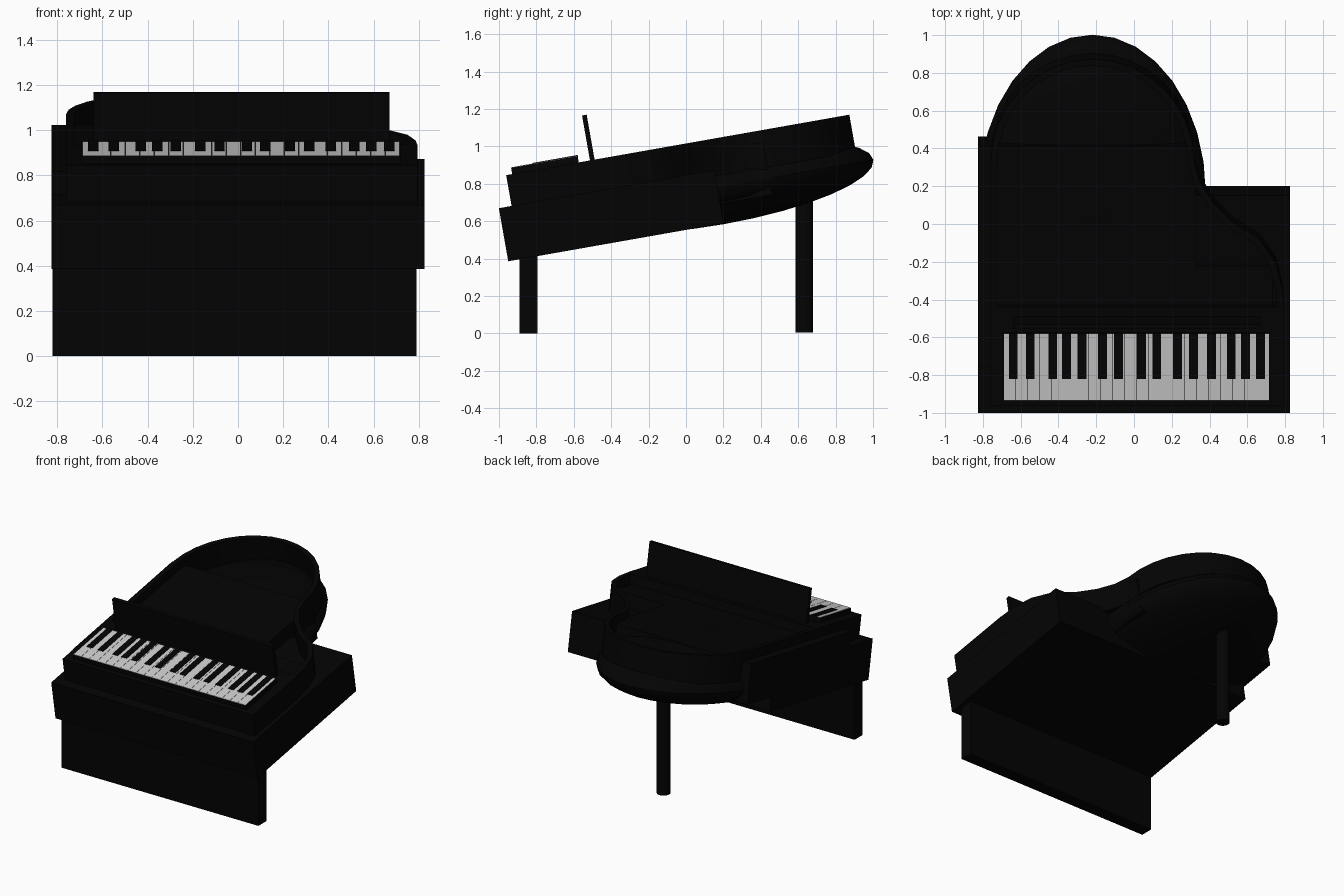
import bpy, bmesh, math
from mathutils import Matrix, Vector

if "Cube" in bpy.data.objects:
    bpy.data.objects.remove(bpy.data.objects["Cube"])

TILT = Matrix.Rotation(math.radians(10), 4, 'X')   # whole case leans up to the back
FLAT = Matrix.Identity(4)

black = bpy.data.materials.new("black_lacquer")
black.diffuse_color = (0.001, 0.001, 0.001, 1)
black.use_nodes = True
black.node_tree.nodes["Principled BSDF"].inputs["Base Color"].default_value = black.diffuse_color


def finish(bm, name, mat=black, xf=TILT, smooth=False):
    bmesh.ops.recalc_face_normals(bm, faces=bm.faces[:])
    bm.transform(xf)
    me = bpy.data.meshes.new(name)
    bm.to_mesh(me)
    bm.free()
    ob = bpy.data.objects.new(name, me)
    bpy.context.collection.objects.link(ob)
    if mat:
        me.materials.append(mat)
    if smooth:
        bpy.ops.object.select_all(action='DESELECT')
        ob.select_set(True)
        bpy.context.view_layer.objects.active = ob
        bpy.ops.object.shade_smooth_by_angle(angle=math.radians(30))
    return ob


def add_box(bm, x, y, z):
    c = Vector((sum(x) / 2, sum(y) / 2, sum(z) / 2))
    s = (x[1] - x[0], y[1] - y[0], z[1] - z[0], 1)
    bmesh.ops.create_cube(bm, size=1, matrix=Matrix.Translation(c) @ Matrix.Diagonal(s))


def box(name, x, y, z, xf=TILT):
    bm = bmesh.new()
    add_box(bm, x, y, z)
    return finish(bm, name, xf=xf)


# Case blocks
box("lower_case", (-0.825, 0.825), (-0.869, 0.30), (0.545, 0.833))
box("soundboard", (-0.825, 0.325), (-0.6, 0.585), (0.65, 0.936))
box("soundboard_right", (0.325, 0.735), (-0.4, -0.06), (0.80, 0.935))
box("key_bed", (-0.76, 0.795), (-0.80, -0.30), (0.80, 1.0))
box("key_slab", (-0.695, 0.72), (-0.767, -0.406), (0.98, 1.034))
box("music_stand", (-0.64, 0.67), (-0.345, -0.32), (0.98, 1.244))

# Rounded belly under the tail
bm = bmesh.new()
bmesh.ops.create_uvsphere(bm, u_segments=32, v_segments=16, radius=1,
                          matrix=Matrix.Translation((-0.22, 0.298, 0.74)) @ Matrix.Diagonal((0.6, 0.85, 0.2, 1)))
finish(bm, "belly", smooth=True)

# Raised rim following the harp outline: outer and inner walls joined as a ring
outline = [(-0.76, -0.305), (0.795, -0.305), (0.785, -0.17), (0.75, -0.03), (0.66, 0.10),
           (0.53, 0.18), (0.42, 0.29), (0.35, 0.40)]
for i in range(17):
    a = math.pi * i / 16
    outline.append((-0.22 + 0.54 * math.cos(a), 0.5 + 0.563 * math.sin(a)))
pts = [Vector(p) for p in outline]
inner = []
for i, p in enumerate(pts):
    d0 = (p - pts[i - 1]).normalized()
    d1 = (pts[(i + 1) % len(pts)] - p).normalized()
    n0, n1 = Vector((-d0.y, d0.x)), Vector((-d1.y, d1.x))
    m = (n0 + n1).normalized()
    inner.append(p + m * 0.035 / max(m.dot(n0), 0.4))
bm = bmesh.new()
rings = [[bm.verts.new((p.x, p.y, z)) for p in loop]
         for loop, z in ((pts, 0.80), (pts, 1.0), (inner, 1.0), (inner, 0.80))]
for k in range(4):
    a, b = rings[k], rings[(k + 1) % 4]
    for i in range(len(pts)):
        j = (i + 1) % len(pts)
        bm.faces.new((a[i], a[j], b[j], b[i]))
finish(bm, "rim", smooth=True)

# White keys
bm = bmesh.new()
n, x0, x1 = 22, -0.69, 0.715
w = (x1 - x0) / n
for i in range(n):
    add_box(bm, (x0 + i * w + 0.001, x0 + (i + 1) * w - 0.001), (-0.766, -0.407), (1.03, 1.037))
finish(bm, "white_keys", mat=None)

# Black keys
bm = bmesh.new()
for x in (-0.64, -0.55, -0.43, -0.357, -0.275, -0.167, -0.082, 0.04,
          0.12, 0.23, 0.315, 0.41, 0.515, 0.59, 0.67):
    add_box(bm, (x - 0.023, x + 0.023), (-0.65, -0.405), (1.02, 1.04))
finish(bm, "black_keys")

# Supports stand upright
box("front_leg_panel", (-0.82, 0.79), (-0.89, -0.795), (0, 0.45), xf=FLAT)
bm = bmesh.new()
bmesh.ops.create_cone(bm, cap_ends=True, segments=32, radius1=0.047, radius2=0.047, depth=0.78,
                      matrix=Matrix.Translation((-0.26, 0.632, 0.395)))
finish(bm, "back_leg", xf=FLAT, smooth=True)
